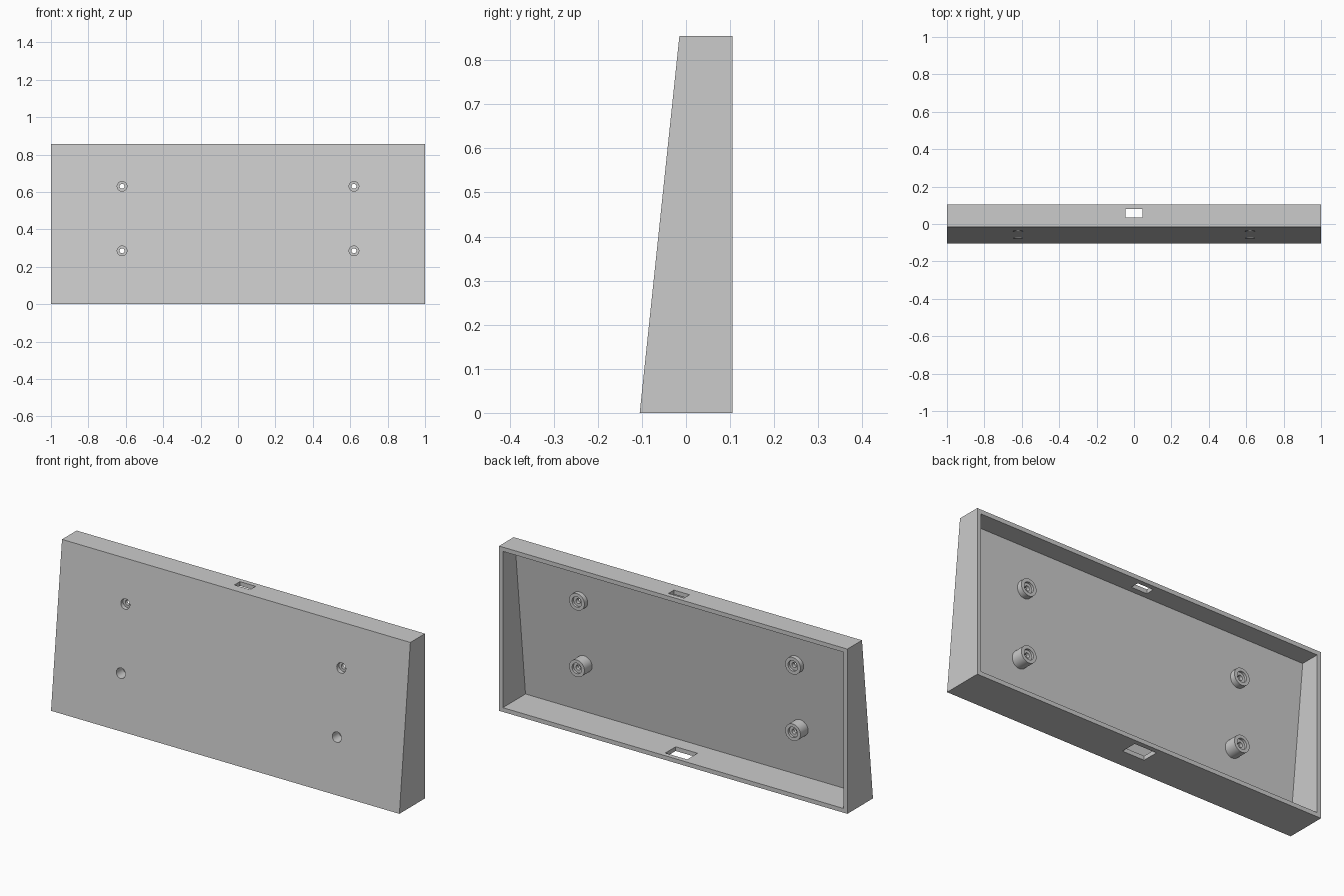
import bpy, bmesh
from math import pi
from mathutils import Matrix

cube = bpy.data.objects.get("Cube")
if cube:
    bpy.data.objects.remove(cube, do_unlink=True)

W, H, BACK, WALL = 1.0, 0.855, 0.105, 0.022
BOSS_END = 0.01

grey = bpy.data.materials.new("plain grey")
grey.use_nodes = True
color = (0.6, 0.6, 0.6, 1)
grey.diffuse_color = color
grey.node_tree.nodes["Principled BSDF"].inputs["Base Color"].default_value = color


def front_y(z):
    """Depth of the sloping front face at height z."""
    return -0.105 + 0.09 * z / H


def finish(name, bm):
    bmesh.ops.recalc_face_normals(bm, faces=bm.faces)
    mesh = bpy.data.meshes.new(name)
    bm.to_mesh(mesh)
    bm.free()
    obj = bpy.data.objects.new(name, mesh)
    bpy.context.collection.objects.link(obj)
    mesh.materials.append(grey)
    return obj


def prism(name, profile, half_width):
    """Extrude a (y, z) profile along x."""
    bm = bmesh.new()
    face = bm.faces.new([bm.verts.new((-half_width, y, z)) for y, z in profile])
    out = bmesh.ops.extrude_face_region(bm, geom=[face])
    moved = [v for v in out["geom"] if isinstance(v, bmesh.types.BMVert)]
    bmesh.ops.translate(bm, verts=moved, vec=(2 * half_width, 0, 0))
    return finish(name, bm)


def box(name, half_width, y0, y1, z0, z1):
    return prism(name, [(y0, z0), (y1, z0), (y1, z1), (y0, z1)], half_width)


def rod(name, x, z, radius, y0, y1):
    """Round rod along y."""
    bm = bmesh.new()
    place = Matrix.Translation((x, (y0 + y1) / 2, z)) @ Matrix.Rotation(pi / 2, 4, "X")
    bmesh.ops.create_cone(bm, cap_ends=True, segments=32, radius1=radius,
                          radius2=radius, depth=y1 - y0, matrix=place)
    return finish(name, bm)


def combine(target, tool, operation):
    mod = target.modifiers.new(operation.lower(), "BOOLEAN")
    mod.operation, mod.object, mod.solver = operation, tool, "EXACT"
    bpy.context.view_layer.objects.active = target
    bpy.ops.object.modifier_apply(modifier=mod.name)
    bpy.data.objects.remove(tool, do_unlink=True)


# Wedge-shaped housing, hollow and open at the back
housing = prism("housing", [(front_y(0), 0), (BACK, 0), (BACK, H), (front_y(H), H)], W)
low, high = WALL, H - WALL
cavity = prism("cavity", [(front_y(low) + WALL, low), (0.2, low),
                          (0.2, high), (front_y(high) + WALL, high)], W - WALL)
combine(housing, cavity, "DIFFERENCE")

# Cable slots in the top and bottom walls
combine(housing, box("top_slot", 0.045, 0.035, 0.08, H - 0.1, H + 0.1), "DIFFERENCE")
combine(housing, box("bottom_slot", 0.063, -0.005, 0.08, -0.1, 0.1), "DIFFERENCE")

# Four screw bosses ending at one depth, recessed at both ends and drilled through
for x in (-0.62, 0.62):
    for z in (0.285, 0.63):
        combine(housing, rod("boss", x, z, 0.044, front_y(z) + 0.01, BOSS_END), "UNION")
        combine(housing, rod("head_recess", x, z, 0.026, -0.2, -0.02), "DIFFERENCE")
        combine(housing, rod("rear_recess", x, z, 0.027, BOSS_END - 0.012, 0.05), "DIFFERENCE")
        combine(housing, rod("screw_hole", x, z, 0.013, -0.2, 0.2), "DIFFERENCE")

# Smooth the round walls, keep the flat edges crisp
bpy.ops.object.select_all(action="DESELECT")
housing.select_set(True)
bpy.context.view_layer.objects.active = housing
bpy.ops.object.shade_smooth_by_angle(angle=pi / 6)
